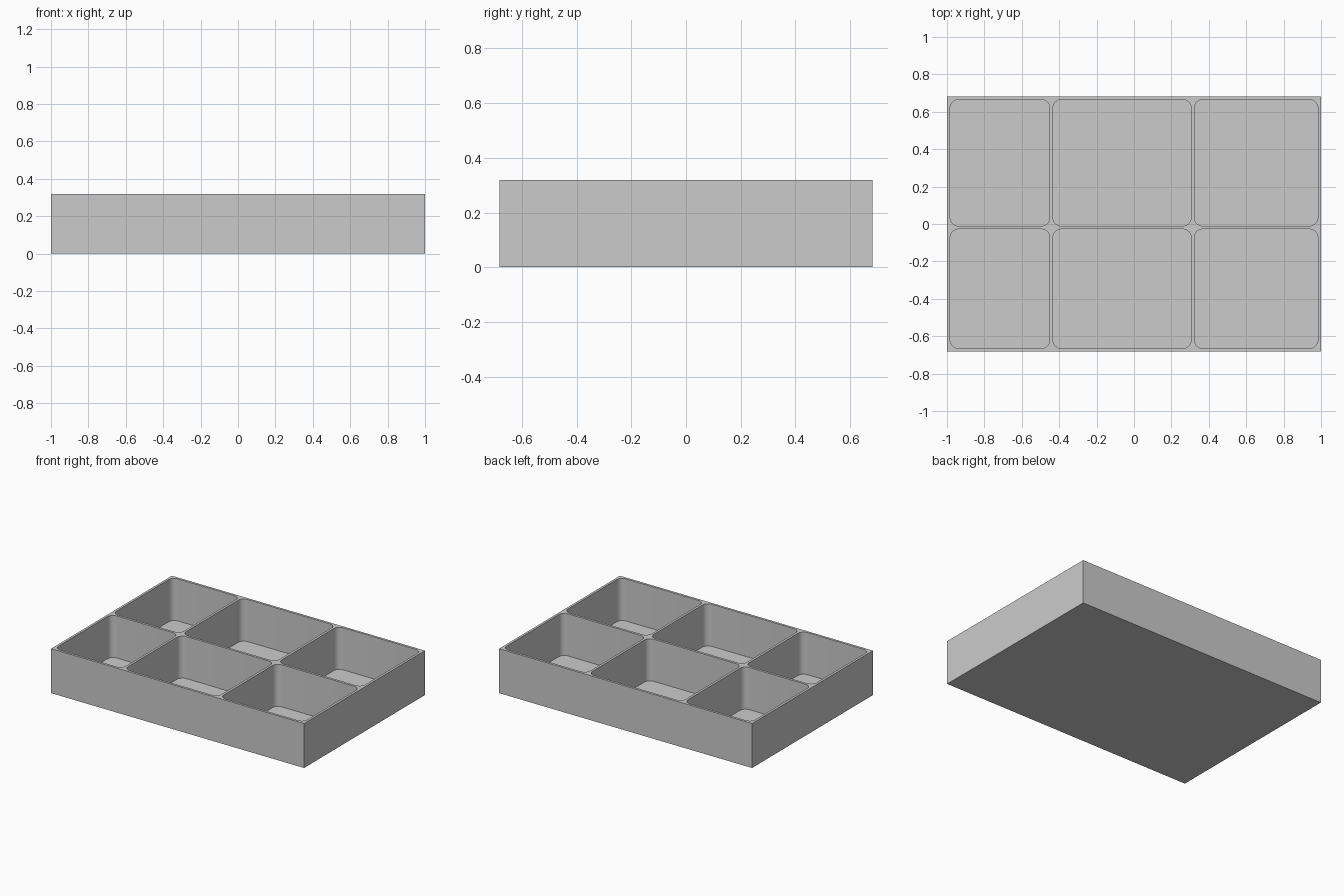
import bpy
import bmesh
from math import radians, cos, sin

cube = bpy.data.objects.get("Cube")
if cube:
    bpy.data.objects.remove(cube, do_unlink=True)

WIDTH, DEPTH, HEIGHT = 2.0, 1.364, 0.318
WALL, FLOOR, RADIUS, STEPS = 0.017, 0.017, 0.045, 8
COLUMN_DIVIDERS = (-0.442, 0.314)   # centre lines of the dividers
ROW_DIVIDERS = (-0.019,)

grey = bpy.data.materials.new("plain grey")
grey.use_nodes = True
grey.diffuse_color = (0.6, 0.6, 0.6, 1)
grey.node_tree.nodes["Principled BSDF"].inputs["Base Color"].default_value = (0.6, 0.6, 0.6, 1)


def make_object(name, bm):
    bmesh.ops.recalc_face_normals(bm, faces=bm.faces)
    mesh = bpy.data.meshes.new(name)
    bm.to_mesh(mesh)
    bm.free()
    mesh.materials.append(grey)
    obj = bpy.data.objects.new(name, mesh)
    bpy.context.collection.objects.link(obj)
    return obj


def spans(size, dividers):
    """Clear openings between the outer walls and the dividers."""
    edges = [-size / 2 + WALL / 2, *dividers, size / 2 - WALL / 2]
    return [(a + WALL / 2, b - WALL / 2) for a, b in zip(edges, edges[1:])]


def add_pocket(bm, x0, x1, y0, y1):
    """Upright prism with rounded corners, from the floor to above the rim."""
    corners = ((x1, y1, -1, -1), (x0, y1, 1, -1), (x0, y0, 1, 1), (x1, y0, -1, 1))
    ring = []
    for i, (x, y, sx, sy) in enumerate(corners):
        for k in range(STEPS + 1):
            a = radians(90 * (i + k / STEPS))
            ring.append(bm.verts.new((x + sx * RADIUS + RADIUS * cos(a),
                                      y + sy * RADIUS + RADIUS * sin(a), FLOOR)))
    base = bm.faces.new(ring)
    result = bmesh.ops.extrude_face_region(bm, geom=[base], use_keep_orig=True)
    top = [v for v in result["geom"] if isinstance(v, bmesh.types.BMVert)]
    bmesh.ops.translate(bm, verts=top, vec=(0, 0, HEIGHT))


# Solid tray block
bm = bmesh.new()
bmesh.ops.create_cube(bm, size=1)
for v in bm.verts:
    v.co = (v.co.x * WIDTH, v.co.y * DEPTH, (v.co.z + 0.5) * HEIGHT)
tray = make_object("compartment_tray", bm)

# Compartments cut from the block
bm = bmesh.new()
for x0, x1 in spans(WIDTH, COLUMN_DIVIDERS):
    for y0, y1 in spans(DEPTH, ROW_DIVIDERS):
        add_pocket(bm, x0, x1, y0, y1)
cutter = make_object("pocket_cutter", bm)
cutter.hide_render = True

cut = tray.modifiers.new("compartments", "BOOLEAN")
cut.operation = "DIFFERENCE"
cut.solver = "EXACT"
cut.object = cutter

bpy.ops.object.select_all(action="DESELECT")
tray.select_set(True)
bpy.context.view_layer.objects.active = tray
bpy.ops.object.modifier_apply(modifier=cut.name)
bpy.data.objects.remove(cutter, do_unlink=True)

# Smooth rounded inner corners, crisp rims
bpy.ops.object.shade_smooth_by_angle(angle=radians(30))
